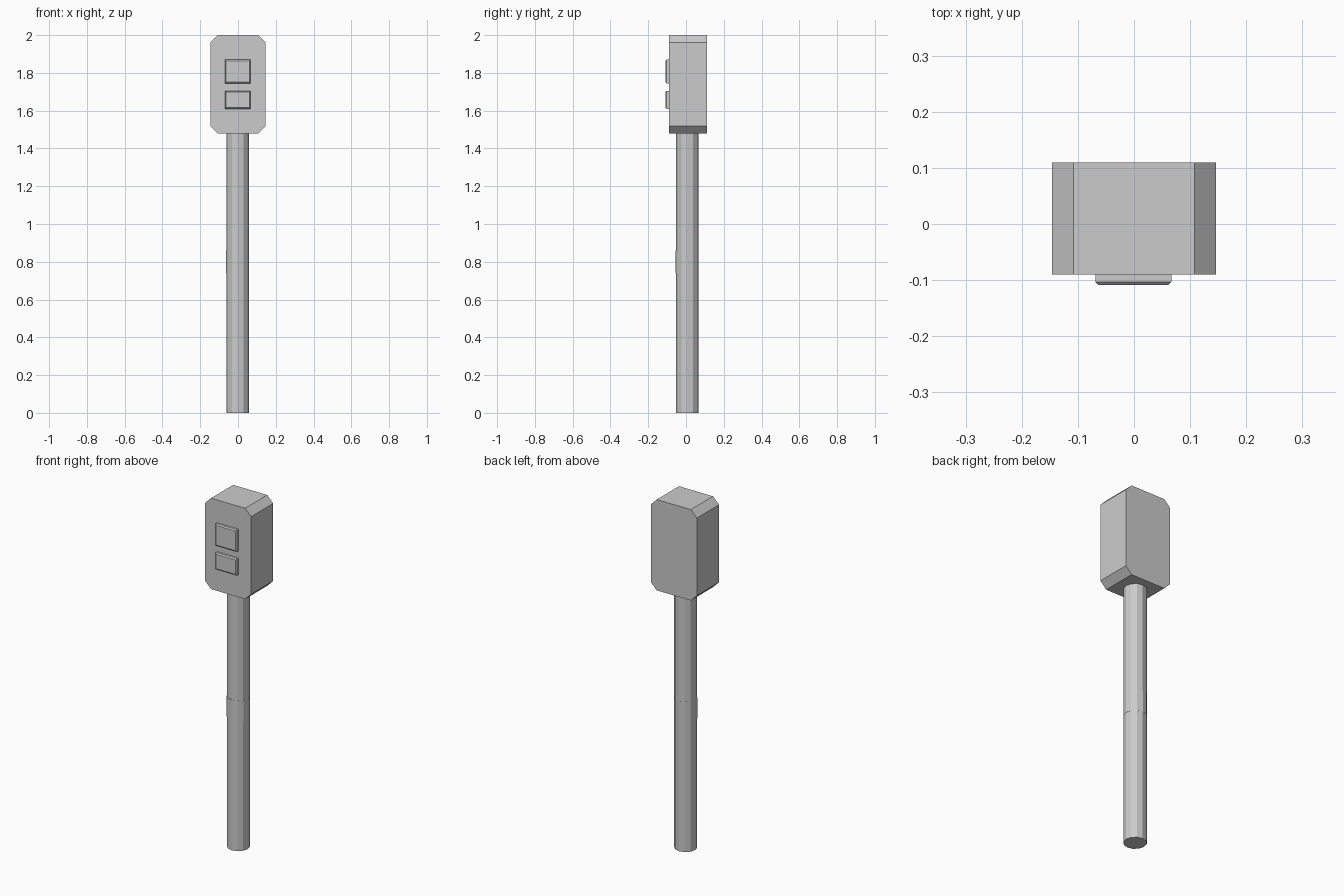
import bpy
import bmesh

default = bpy.data.objects.get("Cube")
if default:
    bpy.data.objects.remove(default, do_unlink=True)

GREY = (0.6, 0.6, 0.6, 1.0)
grey = bpy.data.materials.new("plain grey")
grey.diffuse_color = GREY
grey.use_nodes = True
grey.node_tree.nodes["Principled BSDF"].inputs["Base Color"].default_value = GREY


def finish(name, bm):
    bmesh.ops.recalc_face_normals(bm, faces=bm.faces[:])
    mesh = bpy.data.meshes.new(name)
    bm.to_mesh(mesh)
    bm.free()
    mesh.materials.append(grey)
    obj = bpy.data.objects.new(name, mesh)
    bpy.context.collection.objects.link(obj)
    return obj


def box(name, low, high, bevel, pick):
    """Box between two corners, with the edges chosen by pick chamfered."""
    bm = bmesh.new()
    bmesh.ops.create_cube(bm, size=1)
    for v in bm.verts:
        v.co = [h if c > 0 else l for c, l, h in zip(v.co, low, high)]
    edges = [e for e in bm.edges if pick(e)]
    bmesh.ops.bevel(bm, geom=edges, offset=bevel, segments=1, affect='EDGES')
    return finish(name, bm)


def cylinder(name, radius, bottom, top):
    bm = bmesh.new()
    bmesh.ops.create_cone(bm, cap_ends=True, segments=12, radius1=radius,
                          radius2=radius, depth=top - bottom)
    obj = finish(name, bm)
    obj.location = (-0.002, 0.006, (bottom + top) / 2)
    return obj


# Head block with its four long corners chamfered
HEAD_FRONT = -0.09
box("head", (-0.146, HEAD_FRONT, 1.48), (0.146, 0.11, 2.0), 0.038,
    lambda e: abs(e.verts[0].co.y - e.verts[1].co.y) > 0.1)

# Two raised buttons with a chamfered front rim
for name, bottom, top in (("upper_button", 1.745, 1.87),
                          ("lower_button", 1.61, 1.705)):
    box(name, (-0.069, -0.109, bottom), (0.067, HEAD_FRONT + 0.005, top), 0.006,
        lambda e: all(v.co.y < -0.1 for v in e.verts))

# Pole and the almost flush band around it
cylinder("pole", 0.06, 0.0, 1.49)
cylinder("pole_band", 0.0605, 0.74, 0.86)
